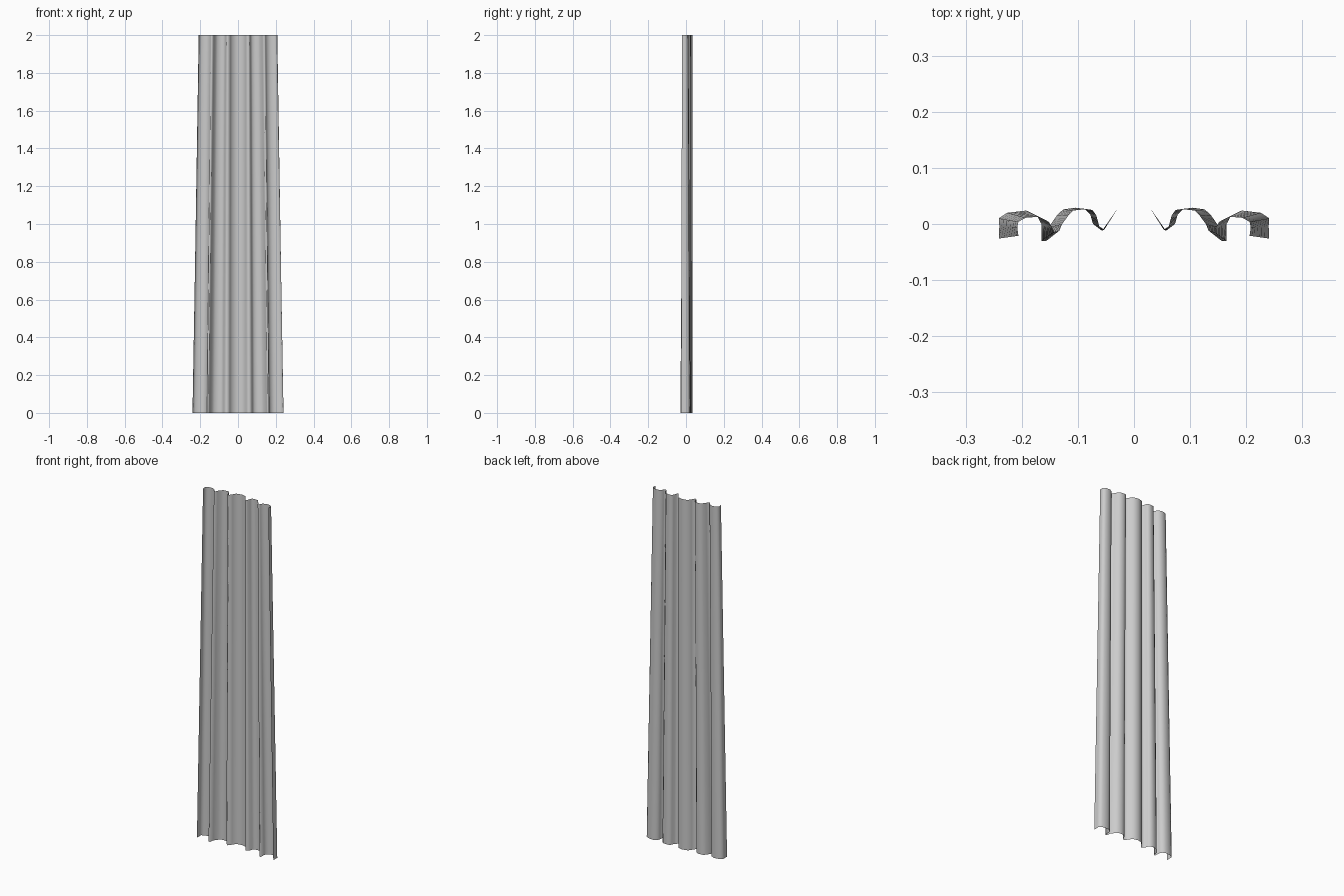
import bpy, bmesh

# Half profiles (x, y) from the centre fold to the outer hem
bottom = [(0, .034), (.03, .027), (.043, .008), (.057, -.012), (.073, 0), (.078, .017), (.088, .027), (.105, .029),
          (.126, .026), (.137, .016), (.152, -.006), (.156, -.03), (.165, -.03), (.165, 0), (.173, .015),
          (.192, .024), (.226, .02), (.241, .01), (.24, -.004), (.241, -.026)]
top = [(0, .034), (.03, .027), (.04, .01), (.053, -.010), (.062, -.004), (.067, .015), (.074, .025), (.09, .026),
       (.108, .024), (.117, .015), (.128, 0), (.133, -.012), (.142, -.014), (.146, -.006), (.152, .004),
       (.17, .013), (.193, .011), (.206, .004), (.208, -.006), (.206, -.021)]


def full(half):
    return [(-x, y) for x, y in reversed(half[1:])] + half


# Pleated curtain sheet, lofted from the wide hem to the gathered top
bm = bmesh.new()
rows = []
N = 8
for i in range(N + 1):
    t = i / N
    rows.append([bm.verts.new((a[0] + (b[0] - a[0]) * t, a[1] + (b[1] - a[1]) * t, 2 * t))
                 for a, b in zip(full(bottom), full(top))])
for r, s in zip(rows, rows[1:]):
    for j in range(len(r) - 1):
        bm.faces.new((r[j], r[j + 1], s[j + 1], s[j]))
mesh = bpy.data.meshes.new("curtain")
bm.to_mesh(mesh)
bm.free()
curtain = bpy.data.objects.new("curtain", mesh)
bpy.context.collection.objects.link(curtain)
for p in mesh.polygons:
    p.use_smooth = True
